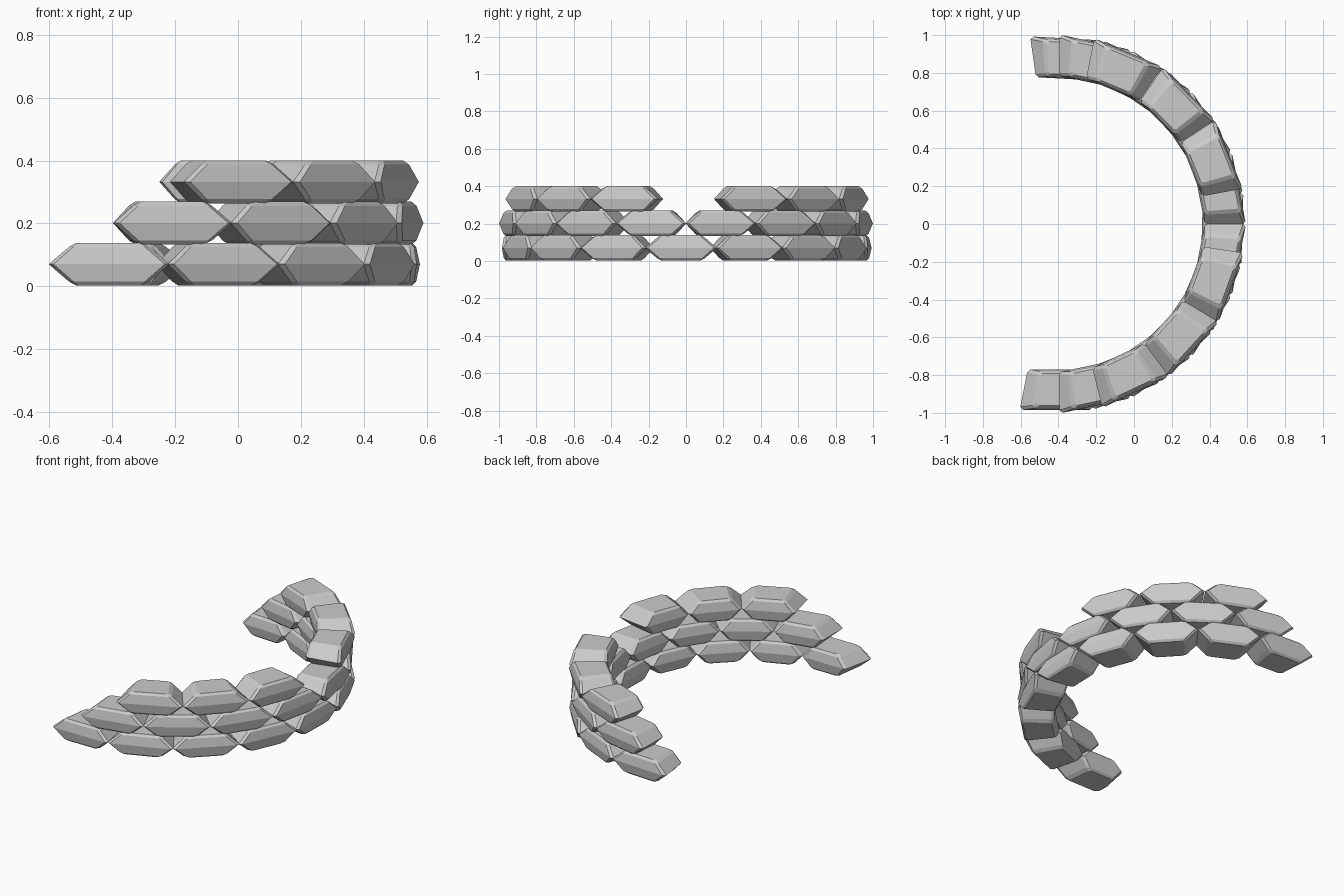
import bpy, bmesh
from math import radians, sin, cos

if "Cube" in bpy.data.objects:
    bpy.data.objects.remove(bpy.data.objects["Cube"])

CENTRE_X = -0.41   # centre of the arc
RADIUS = 0.877     # radius of the bag centre line


def bag_mesh():
    """One wedge-shaped sandbag: x along its length, y outwards."""
    # levels: height, half length, half depth, corner chamfer
    levels = [(-0.068, 0.096, 0.085, 0.012), (-0.055, 0.117, 0.097, 0.014),
              (0, 0.174, 0.107, 0.016),
              (0.055, 0.117, 0.097, 0.014), (0.068, 0.096, 0.085, 0.012)]
    bm = bmesh.new()
    rings = []
    for z, l, d, c in levels:
        plan = [(l, d - c), (l - c, d), (c - l, d), (-l, d - c),
                (-l, c - d), (c - l, -d), (l - c, -d), (l, c - d)]
        # taper towards the arc centre
        rings.append([bm.verts.new((x * (1 + y / RADIUS), y, z)) for x, y in plan])
    for a, b in zip(rings, rings[1:]):
        for i in range(8):
            j = (i + 1) % 8
            bm.faces.new((a[i], a[j], b[j], b[i]))
    bm.faces.new(rings[0])
    bm.faces.new(rings[-1])
    bmesh.ops.recalc_face_normals(bm, faces=bm.faces)
    mesh = bpy.data.meshes.new("sandbag")
    bm.to_mesh(mesh)
    bm.free()
    return mesh


mesh = bag_mesh()

# courses: name, height, bag angles (top course leaves a firing gap)
courses = [
    ("bottom_sandbag", 0.07, [-90 + 22.1 * i for i in range(9)]),
    ("middle_sandbag", 0.201, [-77.9 + 22.25 * i for i in range(8)]),
    ("top_sandbag", 0.332, [-64.8, -42.4, -20, 22, 44.6, 67.3]),
]
for name, z, angles in courses:
    for n, deg in enumerate(angles):
        a = radians(deg)
        bag = bpy.data.objects.new(f"{name}_{n + 1}", mesh)
        bag.location = (CENTRE_X + RADIUS * cos(a), RADIUS * sin(a), z)
        bag.rotation_euler.z = a - radians(90)
        bpy.context.collection.objects.link(bag)
